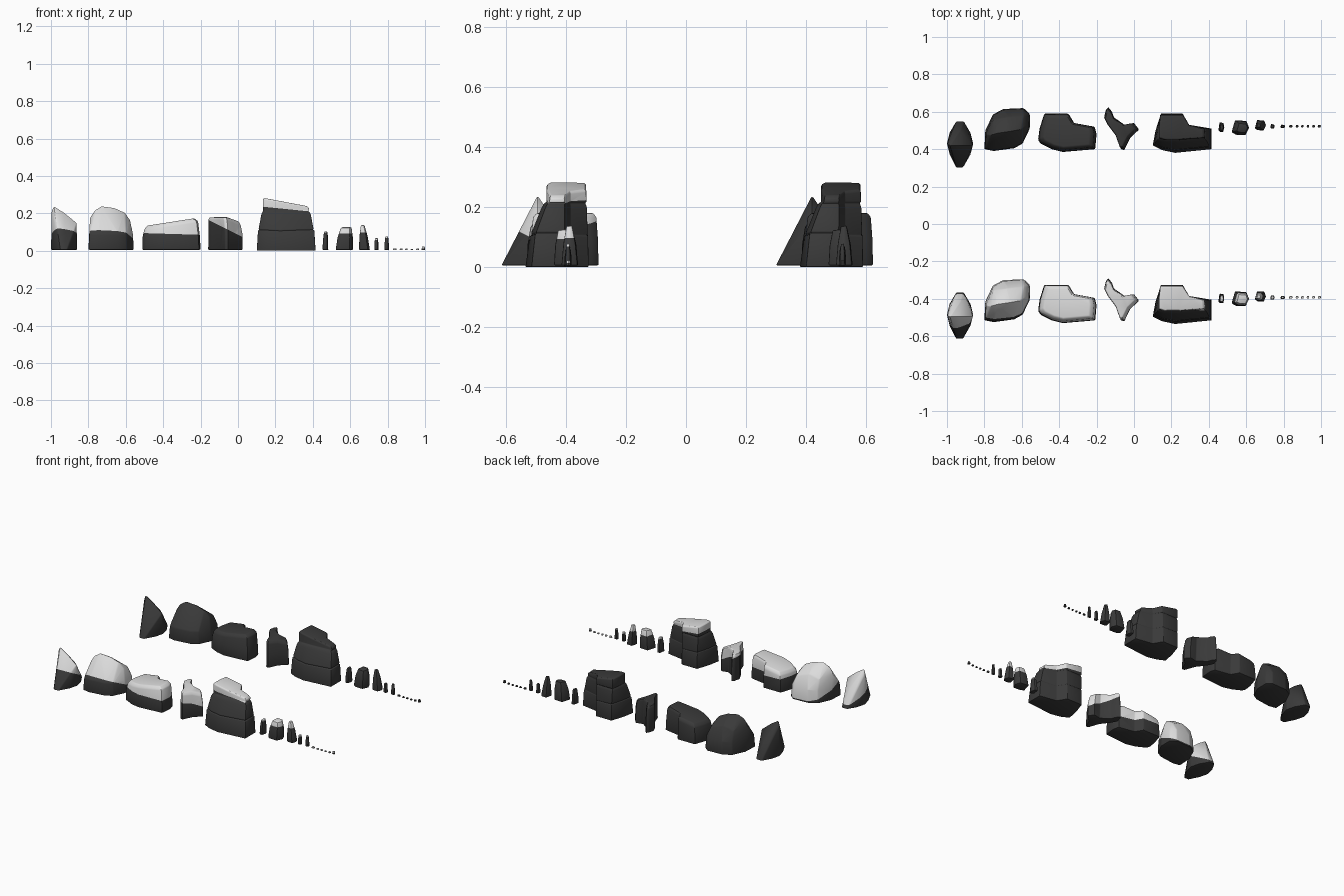
import bpy, bmesh, math
from mathutils import Vector

if "Cube" in bpy.data.objects:
    bpy.data.objects.remove(bpy.data.objects["Cube"])


def material(name, c):
    m = bpy.data.materials.new(name)
    m.diffuse_color = (c, c, c, 1)
    m.use_nodes = True
    m.node_tree.nodes["Principled BSDF"].inputs["Base Color"].default_value = m.diffuse_color
    return m


ROCK = material("dark_rock", 0.042)
SNOW = material("snow", 0.72)
ROW_GAP = 0.915          # the snowy row is a copy of the bare row, moved forward


def ring(outline, z, s=1.0, dx=0.0, dy=0.0):
    """Outline scaled about its centre; z is a number or a function of x, y."""
    cx = sum(p[0] for p in outline) / len(outline)
    cy = sum(p[1] for p in outline) / len(outline)
    out = []
    for x, y in outline:
        x, y = cx + (x - cx) * s + dx, cy + (y - cy) * s + dy
        out.append((x, y, z(x, y) if callable(z) else z))
    return out


def mix(a, b, t):
    return [(p[0] + (q[0] - p[0]) * t, p[1] + (q[1] - p[1]) * t) for p, q in zip(a, b)]


def hull(points):
    bm = bmesh.new()
    for p in points:
        bm.verts.new(p)
    bmesh.ops.convex_hull(bm, input=bm.verts)
    bmesh.ops.delete(bm, geom=[v for v in bm.verts if not v.link_faces], context='VERTS')
    return bm


def loft(rings):
    bm = bmesh.new()
    rows = [[bm.verts.new(p) for p in r] for r in rings]
    n = len(rows[0])
    for a, b in zip(rows, rows[1:]):
        for i in range(n):
            j = (i + 1) % n
            bm.faces.new((a[i], a[j], b[j], b[i]))
    bm.faces.new(rows[0])
    bm.faces.new(rows[-1])
    return bm


def finish(name, bm, bevel, snow):
    """snow = (height at x0 y0, x slope, y slope, x0, y0) of the snow line plane."""
    bmesh.ops.recalc_face_normals(bm, faces=bm.faces)
    if bevel:
        bmesh.ops.dissolve_limit(bm, angle_limit=0.05, verts=bm.verts, edges=bm.edges)
        sharp = [e for e in bm.edges if len(e.link_faces) == 2
                 and e.calc_face_angle(0) > 0.4]
        bmesh.ops.bevel(bm, geom=sharp, offset=bevel, segments=2, profile=0.5,
                        affect='EDGES', clamp_overlap=True)
    bmesh.ops.triangulate(bm, faces=[f for f in bm.faces if len(f.verts) > 4])
    for row in ("bare", "snowy"):
        b = bm.copy()
        if row == "snowy":
            h, sx, sy, x0, y0 = snow
            co, no = Vector((x0, y0, h)), Vector((-sx, -sy, 1)).normalized()
            bmesh.ops.bisect_plane(b, geom=b.verts[:] + b.edges[:] + b.faces[:],
                                   plane_co=co, plane_no=no, dist=1e-5)
            for f in b.faces:
                above = (f.calc_center_median() - co).dot(no) > 0
                f.material_index = 1 if above and f.normal.z > -0.3 else 0
            bmesh.ops.translate(b, verts=b.verts, vec=(0, -ROW_GAP, 0))
        me = bpy.data.meshes.new(f"{row}_{name}")
        b.to_mesh(me)
        b.free()
        me.materials.append(ROCK)
        me.materials.append(SNOW)
        ob = bpy.data.objects.new(f"{row}_{name}", me)
        bpy.context.collection.objects.link(ob)
        bpy.ops.object.select_all(action='DESELECT')
        ob.select_set(True)
        bpy.context.view_layer.objects.active = ob
        bpy.ops.object.shade_smooth_by_angle(angle=math.radians(28))
    bm.free()


# pointed wedge rock: lens-shaped base rising to a sloping ridge
base = [(-1, .43), (-.985, .37), (-.95, .30), (-.915, .30), (-.875, .37),
        (-.86, .43), (-.875, .49), (-.91, .55), (-.95, .55), (-.985, .49)]
pts = ring(base, .005) + [(-.997, .425, .215), (-.985, .42, .24), (-.93, .42, .205),
                          (-.862, .42, .15), (-.93, .50, .12)]
finish("wedge_rock", hull(pts), .005, (.115, 0, -.5, -.93, .365))

# rounded dome rock
base = [(-.80, .40), (-.795, .5), (-.755, .585), (-.70, .615), (-.59, .62),
        (-.557, .59), (-.557, .51), (-.595, .43), (-.64, .405), (-.75, .39)]
pts = (ring(base, .005) + ring(base, .09, .955)
       + [(-.793, .48, .175), (-.765, .475, .218), (-.73, .485, .24), (-.66, .495, .23),
          (-.605, .505, .205), (-.577, .52, .165), (-.75, .56, .16), (-.68, .57, .18),
          (-.59, .58, .15), (-.77, .44, .13), (-.62, .455, .14)])
finish("dome_rock", hull(pts), .006, (.10, 0, -.45, -.68, .43))

# low flat rock with a notch at the back
base = [(-.513, .45), (-.505, .51), (-.48, .59), (-.35, .59), (-.32, .54), (-.21, .52),
        (-.20, .48), (-.207, .40), (-.38, .385), (-.44, .40), (-.50, .43)]
finish("low_rock", loft([ring(base, .005), ring(base, .075, .98),
                         ring(base, lambda x, y: .115 + .15 * (x + .5), .92, 0, .004),
                         ring(base, lambda x, y: .132 + .155 * (x + .5), .80, 0, .006)]),
       .006, (.09, -.03, 0, -.36, .49))

# boomerang-shaped rock
base = [(-.16, .57), (-.15, .61), (-.137, .625), (-.118, .60), (-.107, .57), (-.05, .53),
        (0, .54), (.027, .505), (-.02, .46), (-.052, .395), (-.07, .40), (-.095, .47), (-.14, .53)]
bend = lambda x, y: min(.175, .165 - .35 * max(0, x + .06))
finish("bent_rock", loft([ring(base, .005), ring(base, .09, .985),
                          ring(base, bend, .93, -.004),
                          ring(base, lambda x, y: bend(x, y) + .014, .84, -.006)]),
       .004, (.165, -.5, 0, -.16, .5))

# tall layered rock: sloping body with grooves, capped by a slanted slab
base = [(.10, .42), (.115, .50), (.145, .59), (.26, .59), (.295, .53), (.415, .51),
        (.415, .40), (.22, .38), (.15, .395)]
cap = [(.133, .46), (.133, .52), (.14, .583), (.262, .583), (.295, .53), (.378, .51),
       (.38, .46), (.24, .45), (.16, .45)]
side = lambda t, z, s=1.0: ring(mix(base, cap, t), z, s)
groove = lambda lift: (lambda x, y: .105 + lift + .05 * abs(x - .25))
slant = lambda x, y: .275 - .19 * (x - .135)
finish("layered_rock", loft([
    side(0, 0), side(.2, groove(-.004)), side(.25, groove(0), .965), side(.25, groove(.005), .985),
    side(.75, .195), side(.82, .207, .97), side(.85, .212, .94), side(1, .217),
    ring(cap, slant, .99), ring(cap, lambda x, y: slant(x, y) + .008, .91)]),
    .003, (.235, -.1, 0, .135, .5))

# small rocks, each tapering to a narrower top
box = [(-1, -.6), (-.6, 1), (.7, .9), (1, 0), (.6, -1), (-.5, -.95)]


def small(name, x, y, rx, ry, h, top, lean, bevel, line):
    o = [(x + px * rx, y + py * ry) for px, py in box]
    z = min(.005, h * .3)
    finish(name, hull(ring(o, z) + ring(o, h * .55, .5 + .5 * top + .08, lean * .5)
                      + ring(o, lambda a, b: h - .12 * (y + ry - b) * (h > .03), top, lean)),
           bevel, (line, 0, 0, x, y))


small("slim_stone", .467, .517, .016, .026, .105, .6, .002, .003, .094)
small("block_stone", .568, .515, .047, .04, .13, .62, .01, .004, .093)
small("peak_stone", .676, .528, .03, .028, .14, .35, -.01, .003, .097)
small("post_stone_left", .74, .522, .012, .012, .068, .7, 0, .002, .058)
small("post_stone_right", .795, .522, .013, .009, .078, .6, 0, .002, .068)

# trail of pebbles
for i, (x, r, h) in enumerate([(.838, .010, .013), (.872, .008, .011), (.90, .007, .011),
                               (.93, .007, .010), (.96, .008, .012), (.991, .009, .022)]):
    small(f"pebble_{i + 1}", x, .523, r, .007, h, .75, 0, 0, h * .6)
